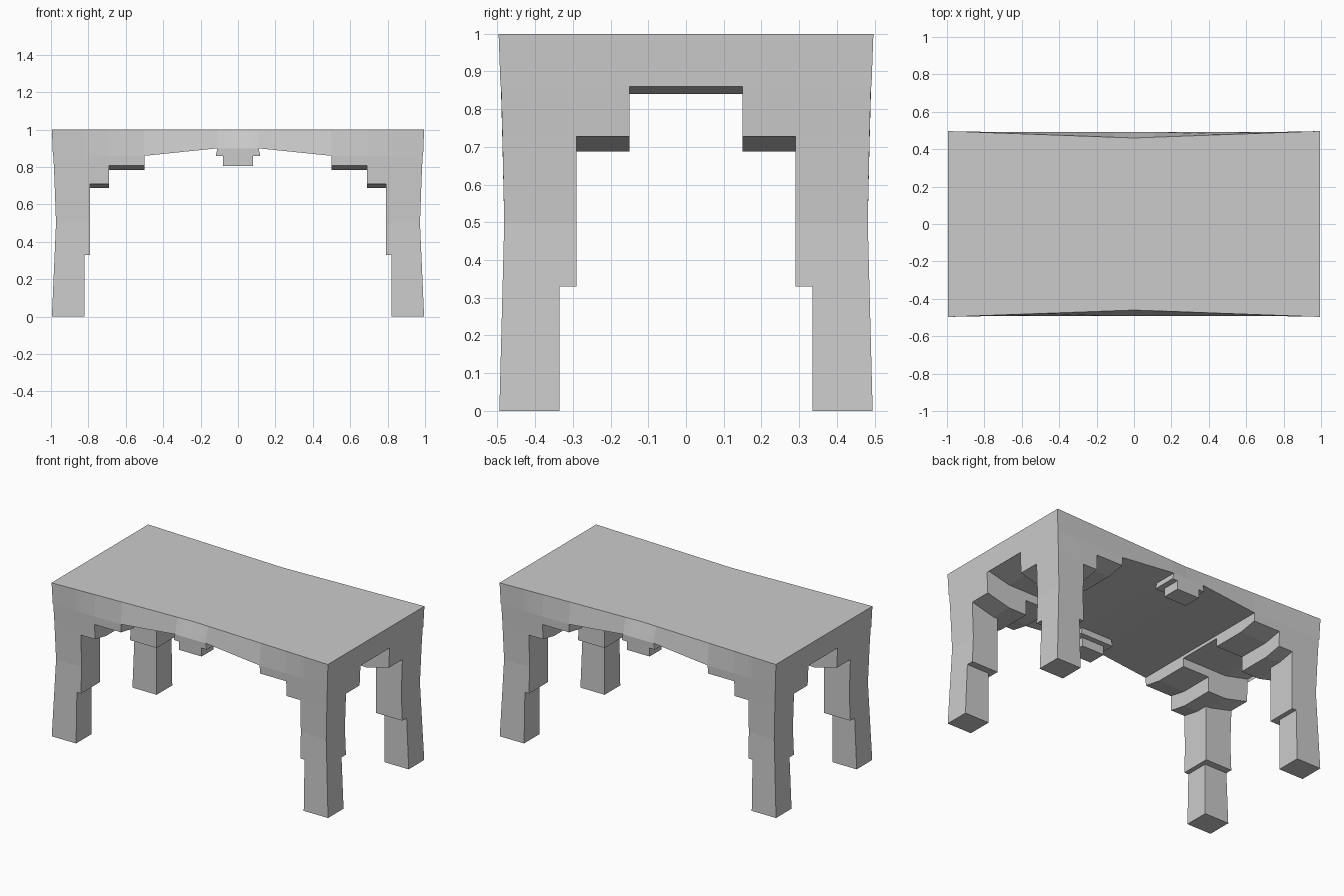
import bpy, bmesh, math

if "Cube" in bpy.data.objects:
    bpy.data.objects.remove(bpy.data.objects["Cube"])

# Grid planes of the blocky table (mirrored on x and y)
def mirrored(vals):
    return sorted({s * v for v in vals for s in (-1, 1)})

XS = mirrored([0, .075, .11, .5, .69, .79, .82, 1])
YS = mirrored([.15, .29, .335, .37, .5])
ZS = [0, .33, .5, .685, .785, .84, .88, 1]


def solid(x, y, z):
    """Which blocks of the grid are filled."""
    a, b = abs(x), abs(y)
    if z > .88:                                   # top slab
        return True
    if z > .84:                                   # end beams, wide hanging block
        return a > .5 or (a < .11 and b > .335)
    if z > .785:                                  # first bracket step, small hanging block
        return (a > .5 and b > .15) or (a < .075 and b > .37)
    if z > .685:                                  # second bracket step
        return a > .69 and b > .15
    if z > .33:                                   # upper leg
        return a > .79 and b > .29
    return a > .82 and b > .335                   # lower leg


def warp(x, y, z):
    """Hand-carved irregularity: waisted legs, bowed long edges, flared undersides."""
    a, b = abs(x), abs(y)
    nx, ny, nz = x, y, z
    waist = 1 - abs(z - .5) / .5
    if a == 1:
        nx = math.copysign(.995 - .022 * waist, x)
    if b == .5:
        ny = math.copysign(.495 - .013 * waist, y)
        if z == 1:
            ny = math.copysign(.46 + .037 * a, y)
    if z in (.685, .785, .84) and a >= .5:
        if a == 1:
            nz += .04
        elif b == .5:
            nz += .022
        if z == .685:
            nz += .003
    elif z == .88:                                # ceiling rises to the middle
        nz = .9 - .04 * max(0, min(1, (a - .11) / .39))
    elif z in (.785, .84) and a < .2:
        nz += .02
        nx *= 1.08
    return nx, ny, nz


def build(name):
    bm = bmesh.new()
    cache = {}

    def vert(k):
        if k not in cache:
            cache[k] = bm.verts.new(warp(XS[k[0]], YS[k[1]], ZS[k[2]]))
        return cache[k]

    n = (len(XS) - 1, len(YS) - 1, len(ZS) - 1)

    def filled(c):
        if any(c[i] < 0 or c[i] >= n[i] for i in range(3)):
            return False
        return solid(*[(g[i] + g[i + 1]) / 2 for g, i in zip((XS, YS, ZS), c)])

    for i in range(n[0]):
        for j in range(n[1]):
            for k in range(n[2]):
                c = (i, j, k)
                if not filled(c):
                    continue
                for ax in range(3):
                    for side in (0, 1):
                        nb = list(c)
                        nb[ax] += 2 * side - 1
                        if filled(nb):
                            continue
                        u, v = (ax + 1) % 3, (ax + 2) % 3
                        ring = []
                        for du, dv in ((0, 0), (1, 0), (1, 1), (0, 1)):
                            p = list(c)
                            p[ax] += side
                            p[u] += du
                            p[v] += dv
                            ring.append(vert(tuple(p)))
                        bm.faces.new(ring if side else ring[::-1])
    me = bpy.data.meshes.new(name)
    bm.to_mesh(me)
    bm.free()
    ob = bpy.data.objects.new(name, me)
    bpy.context.collection.objects.link(ob)
    return ob


# Table with stepped brackets and hanging centre blocks
build("stepped_table")
